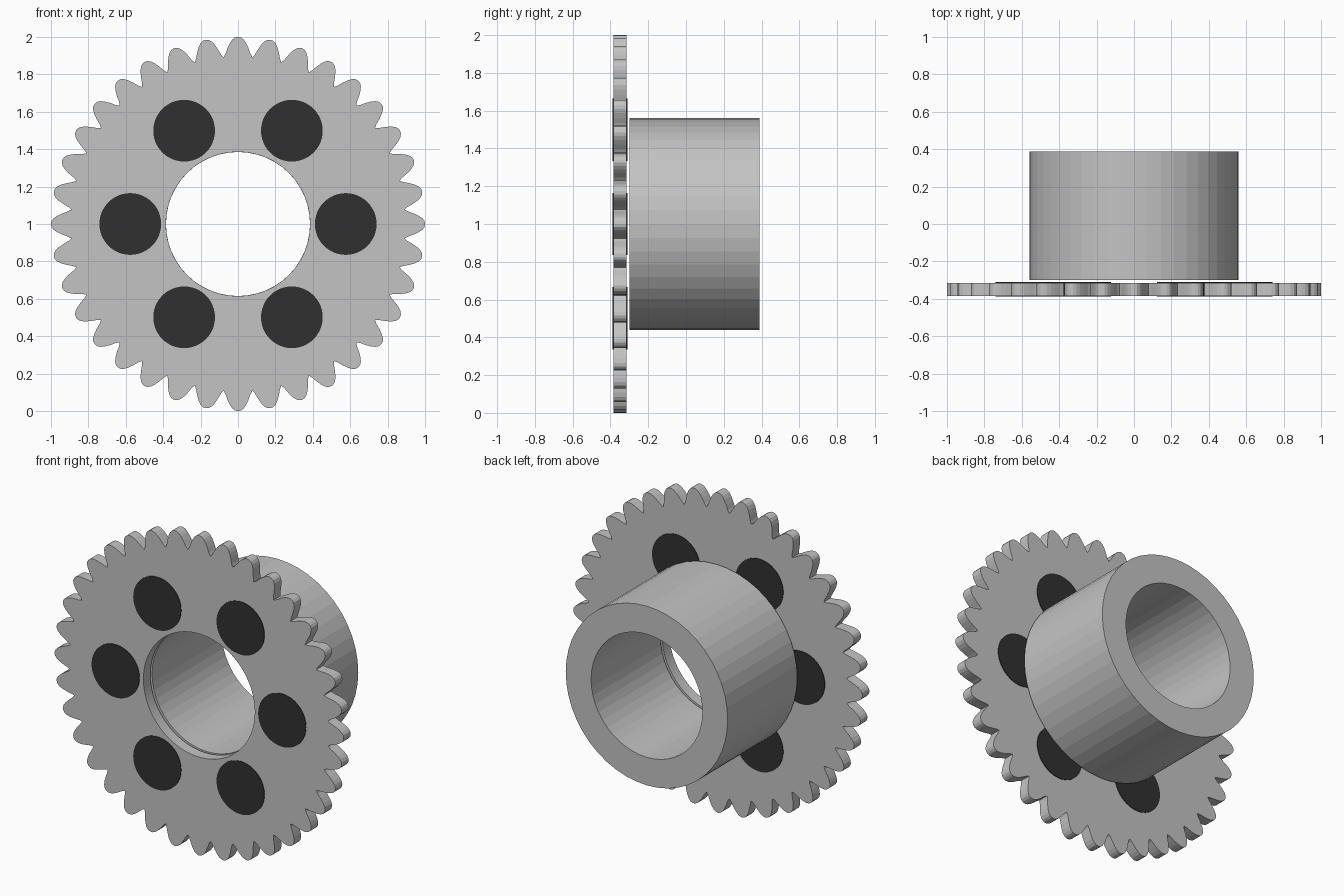
import bpy, bmesh, math

if "Cube" in bpy.data.objects:
    bpy.data.objects.remove(bpy.data.objects["Cube"])


def material(name, value):
    m = bpy.data.materials.new(name)
    m.diffuse_color = (value, value, value, 1)
    m.use_nodes = True
    m.node_tree.nodes["Principled BSDF"].inputs["Base Color"].default_value = m.diffuse_color
    return m


steel = material("steel grey", 0.55)
dark = material("dark grey", 0.03)


def circle(r, n, cx=0.0, cz=1.0):
    return [(cx + r * math.sin(2 * math.pi * i / n),
             cz + r * math.cos(2 * math.pi * i / n)) for i in range(n)]


def add_object(name, bm, mat):
    bmesh.ops.recalc_face_normals(bm, faces=bm.faces[:])
    mesh = bpy.data.meshes.new(name)
    bm.to_mesh(mesh)
    bm.free()
    mesh.materials.append(mat)
    obj = bpy.data.objects.new(name, mesh)
    bpy.context.collection.objects.link(obj)
    return obj


def ring(name, outer, inner, y0, y1, mat):
    """Extruded ring between two loops with equal point counts."""
    bm = bmesh.new()
    n = len(outer)
    loops = [[bm.verts.new((x, y, z)) for x, z in pts]
             for pts, y in ((outer, y0), (outer, y1), (inner, y1), (inner, y0))]
    for k in range(4):
        a, b = loops[k], loops[(k + 1) % 4]
        for i in range(n):
            j = (i + 1) % n
            bm.faces.new((a[i], a[j], b[j], b[i]))
    return add_object(name, bm, mat)


def disc(name, pts, y0, y1, mat):
    bm = bmesh.new()
    face = bm.faces.new([bm.verts.new((x, y0, z)) for x, z in pts])
    ext = bmesh.ops.extrude_face_region(bm, geom=[face], use_keep_orig=True)
    verts = [v for v in ext["geom"] if isinstance(v, bmesh.types.BMVert)]
    bmesh.ops.translate(bm, verts=verts, vec=(0, y1 - y0, 0))
    return add_object(name, bm, mat)


# Toothed plate: 36 rounded teeth, each drawn as (sideways, radial) points
TEETH = 36
half = [(0.016, 0.997), (0.031, 0.985), (0.044, 0.966), (0.056, 0.94), (0.068, 0.908)]
tooth = [(-0.078, 0.891)] + [(-s, r) for s, r in reversed(half)] + [(0, 1.0)] + half
outline, bore = [], []
for t in range(TEETH):
    a = 2 * math.pi * t / TEETH
    for s, r in tooth:
        outline.append((s * math.cos(a) + r * math.sin(a),
                        1 + r * math.cos(a) - s * math.sin(a)))
        b = a + math.atan2(s, r)
        bore.append((0.385 * math.sin(b), 1 + 0.385 * math.cos(b)))
ring("toothed_plate", outline, bore, -0.384, -0.315, steel)

# Hub tube behind the plate
ring("hub", circle(0.56, 48), circle(0.385, 48), -0.299, 0.388, steel)

# Six dark plugs, barely proud of the plate on both sides
for i in range(6):
    a = math.radians(60 * i)
    disc(f"plug_{i + 1}", circle(0.165, 48, 0.576 * math.cos(a), 1 + 0.576 * math.sin(a)),
         -0.388, -0.311, dark)
